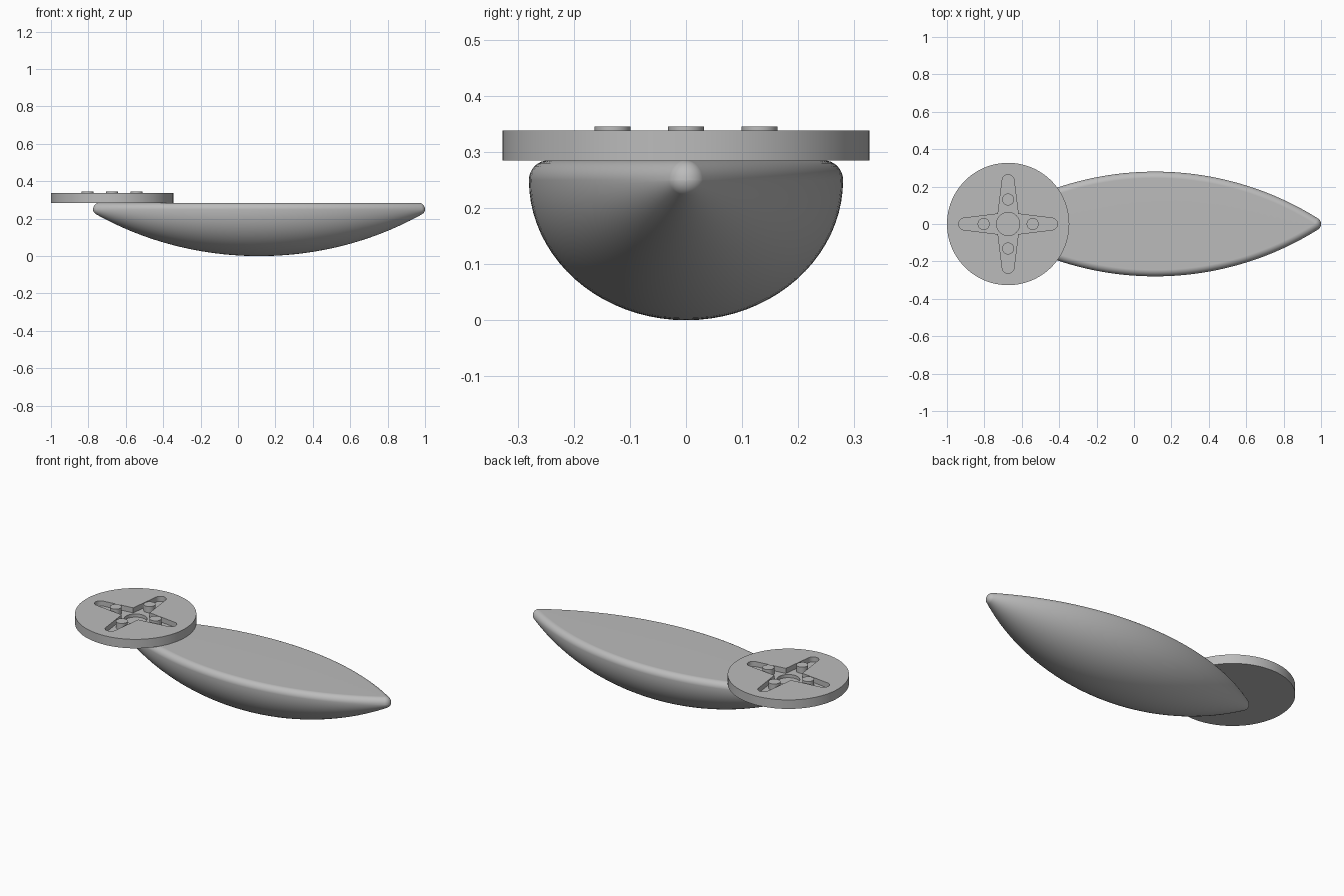
import bpy, bmesh
from math import sin, cos, pi, sqrt, asin, radians

cube = bpy.data.objects.get("Cube")
if cube:
    bpy.data.objects.remove(cube, do_unlink=True)

grey = bpy.data.materials.new("plain grey")
grey.use_nodes = True
COLOUR = (0.5, 0.5, 0.5, 1)
grey.diffuse_color = COLOUR
grey.node_tree.nodes["Principled BSDF"].inputs["Base Color"].default_value = COLOUR


def finish(name, bm, angle=30):
    """Turn a bmesh into a shaded object."""
    bmesh.ops.recalc_face_normals(bm, faces=bm.faces[:])
    mesh = bpy.data.meshes.new(name)
    bm.to_mesh(mesh)
    bm.free()
    mesh.materials.append(grey)
    ob = bpy.data.objects.new(name, mesh)
    bpy.context.collection.objects.link(ob)
    bpy.ops.object.select_all(action="DESELECT")
    bpy.context.view_layer.objects.active = ob
    ob.select_set(True)
    bpy.ops.object.shade_smooth_by_angle(angle=radians(angle))
    return ob


def prism(name, outline, bottom, top):
    """Extrude a flat outline between two heights."""
    bm = bmesh.new()
    face = bm.faces.new([bm.verts.new((x, y, bottom)) for x, y in outline])
    up = bmesh.ops.extrude_face_region(bm, geom=[face])["geom"]
    for v in up:
        if isinstance(v, bmesh.types.BMVert):
            v.co.z = top
    return finish(name, bm)


def circle(x, y, r, n):
    return [(x + r * cos(2 * pi * i / n), y + r * sin(2 * pi * i / n)) for i in range(n)]


# Body: half spindle with a flat top and a rounded rim
MID, HALF, SAG, R, RIM_Z = 0.1125, 0.8525, 0.245, 0.035, 0.25
ARC = (HALF ** 2 + SAG ** 2) / (2 * SAG)
END = asin(HALF / ARC)
DEPTH = RIM_Z / (SAG + R)

# Each station holds a core position, core half width and outward angle
stations = [(-HALF, 0, -pi / 2 + (pi / 2 - END) * i / 8) for i in range(8)]
for i in range(49):
    a = -END + 2 * END * i / 48
    stations.append((ARC * sin(a), max(0, ARC * cos(a) - ARC + SAG), a))
stations += [(HALF, 0, END + (pi / 2 - END) * i / 8) for i in range(1, 9)]

bm = bmesh.new()
rows = []
for x, w, a in stations:
    rim = []
    for j in range(8):
        t = pi / 2 * (1 - j / 8)
        reach = R * cos(t)
        rim.append((MID + x + reach * sin(a), w + reach * cos(a), RIM_Z + R * sin(t)))
    radius = w + R * cos(a)
    hull = [(MID + x + R * sin(a), radius * cos(pi * k / 40),
             RIM_Z - DEPTH * radius * sin(pi * k / 40)) for k in range(41)]
    section = rim + hull + [(px, -py, pz) for px, py, pz in reversed(rim)]
    rows.append([bm.verts.new(p) for p in section])
for p, q in zip(rows, rows[1:]):
    for k in range(len(p)):
        m = (k + 1) % len(p)
        bm.faces.new((p[k], p[m], q[m], q[k]))
bmesh.ops.remove_doubles(bm, verts=bm.verts[:], dist=0.0002)
body = finish("body", bm, 40)
body.modifiers.new("even_normals", "WEIGHTED_NORMAL").keep_sharp = True

# Round plate with a cross-shaped recess and a centre hole
PX = -0.673
plate = prism("round_plate", circle(PX, 0, 0.327, 96), 0.2845, 0.338)

arm = [(0.054, -0.054)]
arm += [(0.232 + 0.032 * cos(t), 0.032 * sin(t))
        for t in [pi * (i / 10 - 0.5) for i in range(11)]]
cross = []
for c, s in ((1, 0), (0, 1), (-1, 0), (0, -1)):
    cross += [(PX + x * c - y * s, x * s + y * c) for x, y in arm]

cutters = [prism("cross_cutter", cross, 0.308, 0.4),
           prism("hole_cutter", circle(PX, 0, 0.062, 40), 0.289, 0.41)]
for cutter in cutters:
    cutter.hide_render = True
    mod = plate.modifiers.new("cut", "BOOLEAN")
    mod.operation = "DIFFERENCE"
    mod.solver = "EXACT"
    mod.object = cutter
    bpy.context.view_layer.objects.active = plate
    bpy.ops.object.modifier_apply(modifier=mod.name)
    bpy.data.objects.remove(cutter, do_unlink=True)
bpy.ops.object.select_all(action="DESELECT")
plate.select_set(True)
bpy.ops.object.shade_smooth_by_angle(angle=radians(30))

# Four screws standing in the arms of the cross
for name, dx, dy in (("left", 1, 0), ("back", 0, 1), ("right", -1, 0), ("front", 0, -1)):
    prism(name + "_screw", circle(PX + 0.131 * dx, 0.131 * dy, 0.032, 32), 0.306, 0.345)
